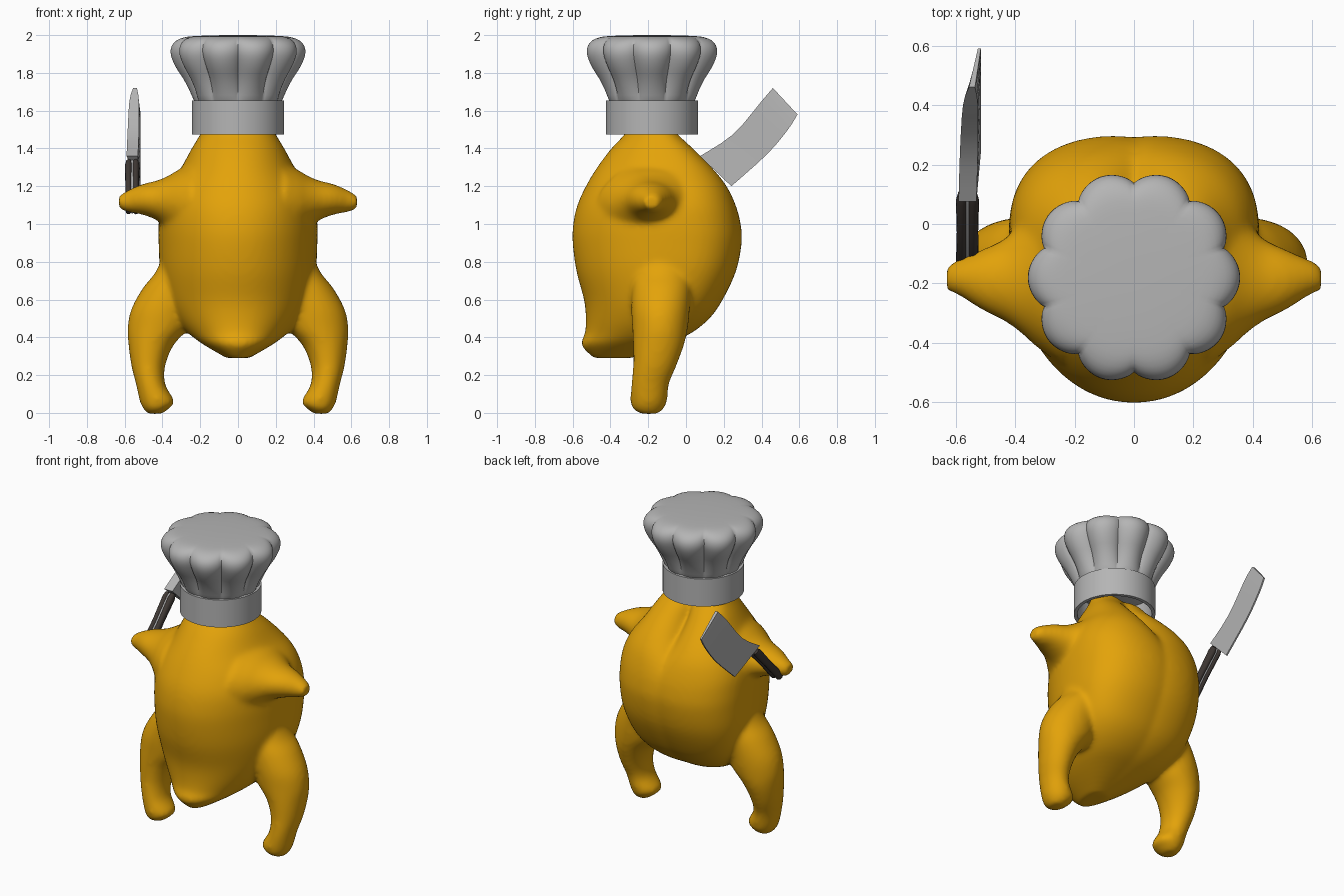
import bpy, bmesh, math
from mathutils import Vector

cube = bpy.data.objects.get("Cube")
if cube:
    bpy.data.objects.remove(cube, do_unlink=True)


def material(name, rgb):
    m = bpy.data.materials.new(name)
    m.use_nodes = True
    m.diffuse_color = (*rgb, 1)
    bsdf = m.node_tree.nodes["Principled BSDF"]
    bsdf.inputs["Base Color"].default_value = (*rgb, 1)
    bsdf.inputs["Roughness"].default_value = 0.6
    return m


GOLD = material("roast gold", (0.77, 0.365, 0.003))
CLOTH = material("hat grey", (0.46, 0.46, 0.46))
STEEL = material("blade steel", (0.46, 0.46, 0.46))
DARK = material("dark handle", (0.05, 0.04, 0.035))


def loft(bm, rings, cap=True, closed=False):
    """Skin a list of equally long point rings."""
    rows = [[bm.verts.new(p) for p in ring] for ring in rings]
    pairs = list(zip(rows, rows[1:]))
    if closed:
        pairs.append((rows[-1], rows[0]))
    for a, b in pairs:
        for i in range(len(a)):
            j = (i + 1) % len(a)
            bm.faces.new((a[i], a[j], b[j], b[i]))
    if cap and not closed:
        bm.faces.new(rows[0][::-1])
        bm.faces.new(rows[-1])


def finish(bm, name, mat, angle=None):
    bmesh.ops.recalc_face_normals(bm, faces=bm.faces)
    mesh = bpy.data.meshes.new(name)
    bm.to_mesh(mesh)
    bm.free()
    mesh.materials.append(mat)
    ob = bpy.data.objects.new(name, mesh)
    bpy.context.collection.objects.link(ob)
    if angle:
        bpy.ops.object.select_all(action="DESELECT")
        ob.select_set(True)
        bpy.context.view_layer.objects.active = ob
        bpy.ops.object.shade_smooth_by_angle(angle=math.radians(angle))
    return ob


def angles(n):
    return [2 * math.pi * i / n for i in range(n)]


def oval(centre, u, v, n=32):
    c, u, v = Vector(centre), Vector(u), Vector(v)
    return [c + u * math.cos(t) + v * math.sin(t) for t in angles(n)]


def flow(rows, steps=4):
    """Insert spline-interpolated rows between the given ones."""
    out = []
    for i in range(len(rows) - 1):
        quad = (rows[max(i - 1, 0)], rows[i], rows[i + 1], rows[min(i + 2, len(rows) - 1)])
        for k in range(steps):
            t = k / steps
            out.append([b + 0.5 * t * (c - a + t * (2 * a - 5 * b + 4 * c - d
                        + t * (3 * (b - c) + d - a))) for a, b, c, d in zip(*quad)])
    return out + [rows[-1]]


def torso_ring(z, front, back, w):
    """Rounded front, squarer back, with a deep crease down the upper back."""
    mid = front + 0.62 * (back - front)
    crease = 0.13 * math.exp(-((z - 1.33) / 0.15) ** 2) + 0.01
    ring = []
    for t in angles(96):
        c, s = math.cos(t), math.sin(t)
        p = 0.8 if s > 0 else 0.97
        x = w * math.copysign(abs(c) ** p, c)
        y = mid + (back - mid if s > 0 else mid - front) * math.copysign(abs(s) ** p, s)
        if s > 0:
            y -= crease * math.exp(-abs(x) / 0.07)
        ring.append((x, y, z))
    return ring


# Bird: torso, legs and wings fused into one smooth skin
bird = bmesh.new()
torso = [  # height, front, back, half width
    (0.29, -0.49, -0.28, 0.06), (0.36, -0.555, -0.10, 0.18), (0.42, -0.535, 0.03, 0.26),
    (0.50, -0.53, 0.13, 0.33), (0.60, -0.54, 0.20, 0.38), (0.75, -0.58, 0.27, 0.412),
    (0.90, -0.60, 0.30, 0.42), (1.00, -0.597, 0.295, 0.42), (1.10, -0.575, 0.272, 0.41),
    (1.20, -0.53, 0.235, 0.37), (1.30, -0.47, 0.17, 0.30), (1.40, -0.395, 0.07, 0.245),
    (1.475, -0.325, -0.02, 0.20), (1.54, -0.29, -0.08, 0.17)]
loft(bird, [torso_ring(*row) for row in flow(torso)])

leg = [  # height, inner x, outer x, front y, back y
    (0.92, 0.20, 0.385, -0.22, -0.02), (0.82, 0.19, 0.405, -0.255, 0.01),
    (0.74, 0.19, 0.44, -0.275, 0.02),
    (0.66, 0.20, 0.505, -0.285, 0.025), (0.55, 0.22, 0.565, -0.29, 0.02),
    (0.45, 0.26, 0.585, -0.285, 0.01), (0.36, 0.34, 0.58, -0.28, -0.01),
    (0.25, 0.385, 0.565, -0.28, -0.05), (0.15, 0.385, 0.54, -0.29, -0.09),
    (0.06, 0.335, 0.52, -0.295, -0.10), (0.02, 0.37, 0.50, -0.28, -0.12),
    (-0.005, 0.40, 0.48, -0.24, -0.15)]
wing = [  # x, bottom, top, front y, back y
    (0.25, 0.88, 1.32, -0.47, 0.14), (0.32, 0.92, 1.285, -0.42, 0.08),
    (0.37, 0.97, 1.255, -0.375, 0.02), (0.43, 1.02, 1.23, -0.33, -0.045),
    (0.51, 1.05, 1.21, -0.29, -0.085), (0.59, 1.065, 1.175, -0.24, -0.12),
    (0.63, 1.08, 1.15, -0.225, -0.14)]
for side in (1, -1):
    loft(bird, [oval((side * (a + b) / 2, (f + k) / 2, z), ((b - a) / 2, 0, 0),
                     (0, (k - f) / 2, 0)) for z, a, b, f, k in flow(leg)])
    loft(bird, [oval((side * x, (f + k) / 2, (lo + hi) / 2), (0, (k - f) / 2, 0),
                     (0, 0, (hi - lo) / 2)) for x, lo, hi, f, k in flow(wing)])
bird = finish(bird, "roast_bird_body", GOLD)
remesh = bird.modifiers.new("fuse", "REMESH")
remesh.mode = "VOXEL"
remesh.voxel_size = 0.014
remesh.use_smooth_shade = True
soft = bird.modifiers.new("soften", "SMOOTH")
soft.factor = 0.5
soft.iterations = 12

# Hat band: hollow tube
HAT_Y = -0.18
band = bmesh.new()
loft(band, [oval((0, HAT_Y, z), (r, 0, 0), (0, r, 0), 64) for r, z in
            ((0.243, 1.475), (0.243, 1.655), (0.222, 1.655), (0.222, 1.475))], closed=True)
finish(band, "hat_band", CLOTH, 35)

# Hat crown: ten pleated lobes
crown = bmesh.new()
profile = [  # radius, height, pleat depth
    (0.222, 1.64, 0.03), (0.236, 1.66, 0.06), (0.258, 1.71, 0.10), (0.29, 1.77, 0.13),
    (0.323, 1.82, 0.135), (0.348, 1.87, 0.125), (0.357, 1.91, 0.11), (0.35, 1.945, 0.10),
    (0.325, 1.972, 0.08), (0.285, 1.988, 0.05), (0.23, 1.995, 0.02), (0.12, 1.999, 0),
    (0.03, 2.0, 0)]
rings = []
for r, z, depth in flow(profile, 2):
    ring = []
    for t in angles(160):
        q = r * (1 - depth * (1 - abs(math.cos(5 * t)) ** 0.8))
        ring.append((q * math.cos(t), HAT_Y + q * math.sin(t), z))
    rings.append(ring)
loft(crown, rings)
finish(crown, "hat_crown", CLOTH, 60)

# Cleaver blade: wedge section, thick spine and thin cutting edge
blade = bmesh.new()
sections = [  # spine y, z, left x, right x, then edge y, z
    (0.075, 1.36, -0.59, -0.53, 0.24, 1.20), (0.25, 1.475, -0.585, -0.525, 0.43, 1.37),
    (0.40, 1.65, -0.575, -0.525, 0.54, 1.50), (0.46, 1.72, -0.555, -0.535, 0.59, 1.58)]
loft(blade, [[(a, y, z), (b, y, z), (-0.515, ey, ez), (-0.525, ey, ez)]
             for y, z, a, b, ey, ez in flow(sections, 3)])
finish(blade, "cleaver_blade", STEEL, 30)


# Cleaver handle: steel tang between two dark grips
def bar(name, x, half, mat, grow):
    bm = bmesh.new()
    start, end = Vector((x, -0.155, 1.065)), Vector((x, 0.10, 1.33))
    across = Vector((0, -0.72, 0.69))
    rings = []
    for f, s in ((0, 0.7), (0.06, 1), (0.5, 0.85), (0.92, 1), (1, 0.7)):
        rings.append(oval(start.lerp(end, f), (half * s, 0, 0), across * grow * s, 12))
    loft(bm, rings)
    finish(bm, name, mat, 50)


bar("handle_grip_right", -0.579, 0.02, DARK, 0.028)
bar("handle_grip_left", -0.541, 0.02, DARK, 0.028)
bar("handle_tang", -0.56, 0.012, STEEL, 0.02)
